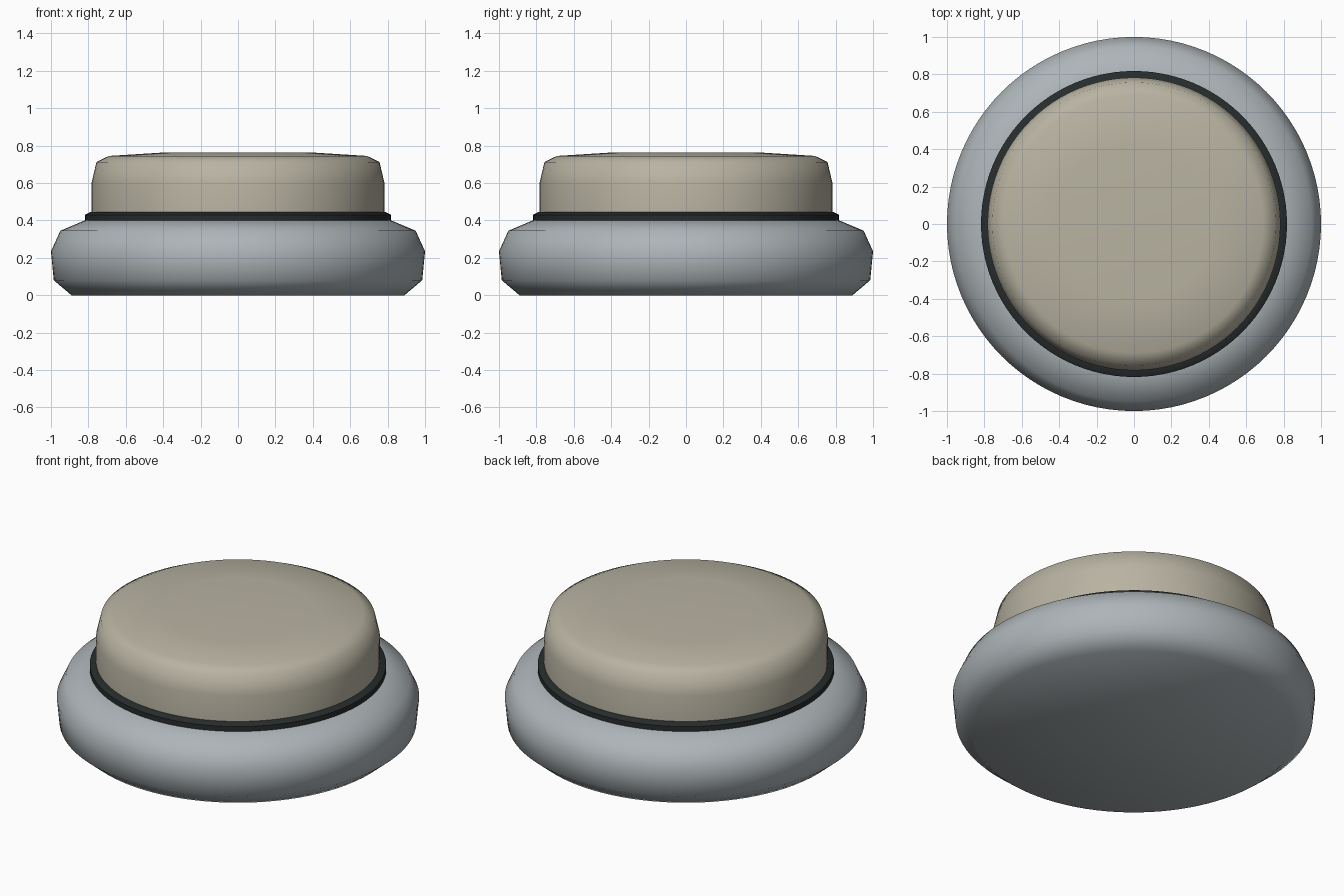
import bpy, bmesh
from math import cos, sin, tau, radians

if "Cube" in bpy.data.objects:
    bpy.data.objects.remove(bpy.data.objects["Cube"])

SEGMENTS = 96


def lathe(name, profile, color, angle):
    """Revolve (radius, z) points around z; radius 0 becomes a single pole."""
    bm = bmesh.new()
    rings = []
    for r, z in profile:
        n = SEGMENTS if r > 0 else 1
        rings.append([bm.verts.new((r * cos(tau * i / SEGMENTS), r * sin(tau * i / SEGMENTS), z))
                      for i in range(n)])
    for a, b in zip(rings, rings[1:]):
        for i in range(SEGMENTS):
            j = (i + 1) % SEGMENTS
            loop = [a[i % len(a)], a[j % len(a)], b[j % len(b)], b[i % len(b)]]
            bm.faces.new(list(dict.fromkeys(loop)))
    bmesh.ops.recalc_face_normals(bm, faces=bm.faces)
    mesh = bpy.data.meshes.new(name)
    bm.to_mesh(mesh)
    bm.free()
    obj = bpy.data.objects.new(name, mesh)
    bpy.context.collection.objects.link(obj)
    mat = bpy.data.materials.new(name + "_material")
    mat.diffuse_color = (*color, 1)
    mat.use_nodes = True
    mat.node_tree.nodes["Principled BSDF"].inputs["Base Color"].default_value = mat.diffuse_color
    mesh.materials.append(mat)
    bpy.ops.object.select_all(action='DESELECT')
    obj.select_set(True)
    bpy.context.view_layer.objects.active = obj
    bpy.ops.object.shade_smooth_by_angle(angle=radians(angle))
    return obj


# Rounded grey base
lathe("base", [(0, 0), (0.89, 0), (0.985, 0.08), (1.0, 0.235), (0.95, 0.345),
               (0.82, 0.40), (0, 0.40)], (0.42, 0.46, 0.48), 60)

# Dark gasket ring between base and button
lathe("gasket", [(0, 0.39), (0.818, 0.39), (0.818, 0.43), (0.79, 0.445), (0, 0.445)],
      (0.02, 0.025, 0.025), 30)

# Beige button with a slightly domed top
lathe("button", [(0, 0.43), (0.783, 0.43), (0.783, 0.60), (0.757, 0.712), (0.69, 0.745),
                 (0.42, 0.762), (0, 0.762)], (0.48, 0.45, 0.36), 60)
